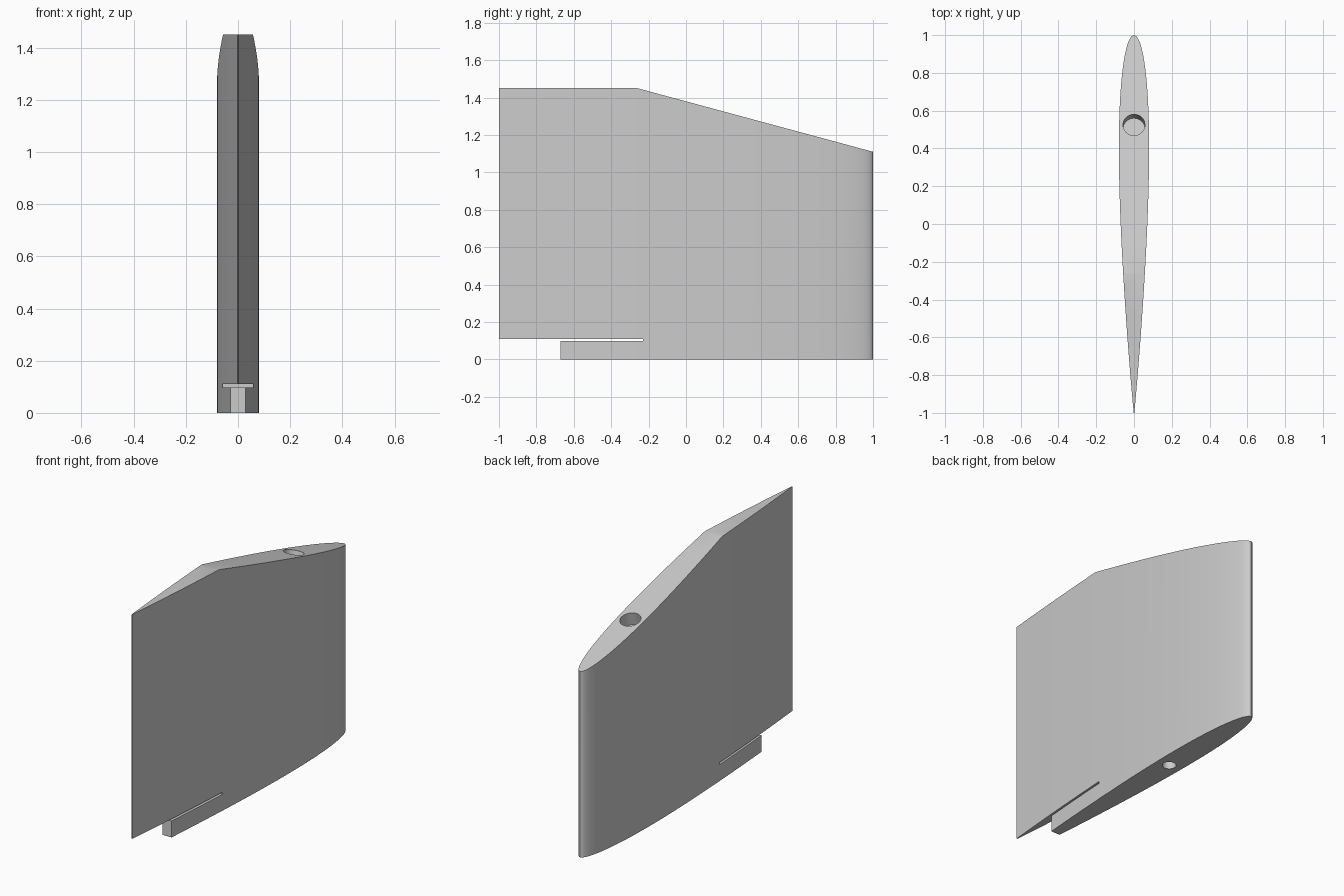
import bpy, bmesh, math
from mathutils import Vector, Matrix

cube = bpy.data.objects.get("Cube")
if cube:
    bpy.data.objects.remove(cube)

grey = bpy.data.materials.new("plain grey")
grey.use_nodes = True
colour = (0.6, 0.6, 0.6, 1)
grey.diffuse_color = colour
grey.node_tree.nodes["Principled BSDF"].inputs["Base Color"].default_value = colour

CHORD, THICK, TOP = 2.0, 0.08, 1.45
SHOULDER, NOSE_TOP = -0.26, 1.11
slope = Vector((0, 1 - SHOULDER, NOSE_TOP - TOP)).normalized()
normal = Vector((0, -slope.z, slope.y))


def make_object(name, bm):
    bmesh.ops.recalc_face_normals(bm, faces=bm.faces)
    mesh = bpy.data.meshes.new(name)
    bm.to_mesh(mesh)
    bm.free()
    mesh.materials.append(grey)
    obj = bpy.data.objects.new(name, mesh)
    bpy.context.collection.objects.link(obj)
    return obj


def half_width(t):
    # Symmetric foil thickness at fraction t of the chord
    return 5 * THICK * CHORD * (0.2969 * math.sqrt(t) - 0.126 * t - 0.3516 * t**2
                                + 0.2843 * t**3 - 0.1015 * t**4)


def box(name, y0, y1, z0, z1):
    bm = bmesh.new()
    bmesh.ops.create_cube(bm, size=1, matrix=Matrix.Translation((0, (y0 + y1) / 2, (z0 + z1) / 2))
                          @ Matrix.Diagonal((0.5, y1 - y0, z1 - z0, 1)))
    return make_object(name, bm)


def drill(name, centre, axis, radius, depth):
    # Cylinder reaching the given depth on both sides of the surface
    bm = bmesh.new()
    turn = axis.to_track_quat('Z', 'Y').to_matrix().to_4x4()
    bmesh.ops.create_cone(bm, cap_ends=True, segments=48, radius1=radius, radius2=radius,
                          depth=2 * depth, matrix=Matrix.Translation(centre) @ turn)
    return make_object(name, bm)


# Foil outline, nose to tail and back
STEPS = 48
fractions = [(1 - math.cos(math.pi * i / STEPS)) / 2 for i in range(STEPS + 1)]
right = [(-half_width(t), 1 - CHORD * t) for t in fractions]
left = [(-x, y) for x, y in reversed(right[1:])]

# Foil blade, extruded and trimmed at the top
bm = bmesh.new()
base = bm.faces.new([bm.verts.new((x, y, 0)) for x, y in right + left])
extruded = bmesh.ops.extrude_face_region(bm, geom=[base])["geom"]
bmesh.ops.translate(bm, vec=(0, 0, 2),
                    verts=[v for v in extruded if isinstance(v, bmesh.types.BMVert)])
for cut_normal in (Vector((0, 0, 1)), normal):
    cut = bmesh.ops.bisect_plane(bm, geom=bm.verts[:] + bm.edges[:] + bm.faces[:],
                                 plane_co=(0, SHOULDER, TOP), plane_no=cut_normal, clear_outer=True)
    bmesh.ops.holes_fill(bm, edges=[e for e in bm.edges if e.is_boundary], sides=0)
blade = make_object("foil_blade", bm)

# Tail step, thin slot, top socket and bottom pivot hole
socket_y = 0.525
socket_z = TOP + (socket_y - SHOULDER) * slope.z / slope.y
cutters = [
    box("tail_step_cutter", -1.2, -0.67, -0.2, 0.105),
    box("slot_cutter", -1.3, -0.23, 0.098, 0.11),
    drill("top_socket_cutter", Vector((0, socket_y, socket_z)), normal, 0.058, 0.08),
    drill("pivot_hole_cutter", Vector((0, 0.3, 0)), Vector((0, 0, 1)), 0.038, 0.4),
]
bpy.context.view_layer.objects.active = blade
for cutter in cutters:
    mod = blade.modifiers.new(cutter.name, 'BOOLEAN')
    mod.operation, mod.solver, mod.object = 'DIFFERENCE', 'EXACT', cutter
    bpy.ops.object.modifier_apply(modifier=mod.name)
for cutter in cutters:
    bpy.data.objects.remove(cutter)

bpy.ops.object.select_all(action='DESELECT')
blade.select_set(True)
bpy.ops.object.shade_smooth_by_angle(angle=math.radians(30))
